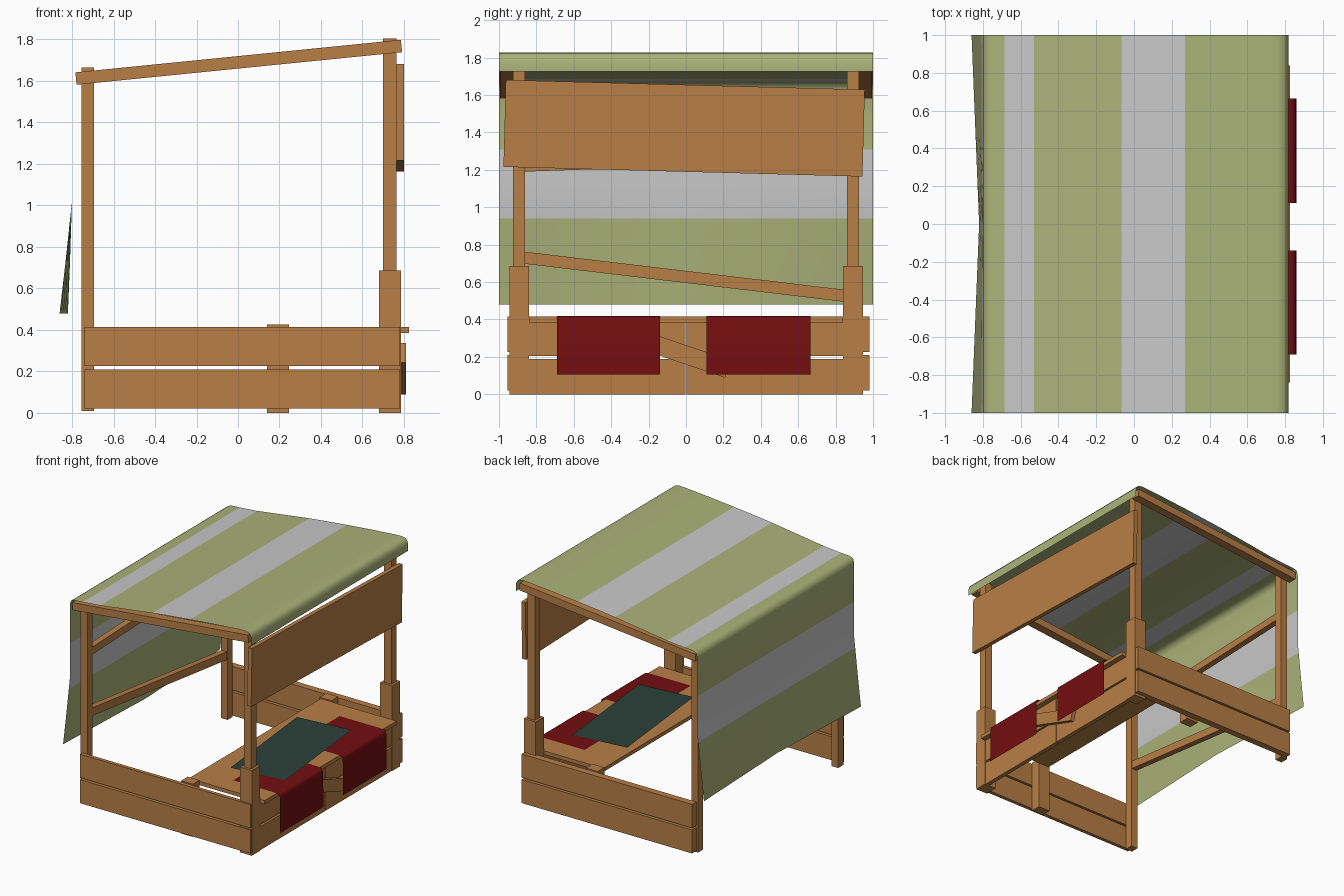
import bpy, bmesh, math
from mathutils import Matrix, Vector

if "Cube" in bpy.data.objects:
    bpy.data.objects.remove(bpy.data.objects["Cube"])


def material(name, rgb):
    m = bpy.data.materials.new(name)
    m.diffuse_color = (*rgb, 1)
    m.use_nodes = True
    m.node_tree.nodes["Principled BSDF"].inputs["Base Color"].default_value = m.diffuse_color
    return m


WOOD = material("warm wood", (0.479, 0.212, 0.061))
GREEN = material("canopy green", (0.407, 0.451, 0.191))
WHITE = material("canopy white", (0.58, 0.58, 0.58))
RED = material("red cloth", (0.17, 0.004, 0.005))
TEAL = material("dark green cloth", (0.025, 0.054, 0.042))


def add_object(name, bm, mats):
    me = bpy.data.meshes.new(name)
    bm.to_mesh(me)
    bm.free()
    for m in mats:
        me.materials.append(m)
    ob = bpy.data.objects.new(name, me)
    bpy.context.collection.objects.link(ob)
    return ob


def box(name, x, y, z, tilt=0.0, axis='X'):
    """Box from (min, max) ranges, tilted about its own centre."""
    bm = bmesh.new()
    bmesh.ops.create_cube(bm, size=1)
    size = [r[1] - r[0] for r in (x, y, z)]
    mid = Vector([(r[0] + r[1]) / 2 for r in (x, y, z)])
    bm.transform(Matrix.Translation(mid) @ Matrix.Rotation(tilt, 4, axis)
                 @ Matrix.Diagonal((*size, 1)))
    return add_object(name, bm, [WOOD])


def bar(name, x, y0, z0, y1, z1, height):
    """Sloping bar in a y-z plane between two centre points."""
    half = math.hypot(y1 - y0, z1 - z0) / 2
    cy, cz = (y0 + y1) / 2, (z0 + z1) / 2
    return box(name, x, (cy - half, cy + half), (cz - height / 2, cz + height / 2),
               math.atan2(z1 - z0, y1 - y0))


def sheet(name, profile, y0, y1, mats, rule=None, twist=None, steps=1):
    """Thin cloth: an x-z profile swept along y."""
    bm = bmesh.new()
    rows = []
    for i in range(steps + 1):
        y = y0 + (y1 - y0) * i / steps
        rows.append([bm.verts.new((px + (twist(y, pz) if twist else 0), y, pz))
                     for px, pz in profile])
    for a, b in zip(rows, rows[1:]):
        for k in range(len(profile) - 1):
            f = bm.faces.new((a[k], a[k + 1], b[k + 1], b[k]))
            f.smooth = True
            if rule:
                f.material_index = rule(f.calc_center_median())
    return add_object(name, bm, mats)


# Posts, side boards and sloping roof beams on both ends
for side, s in (("front", -1), ("back", 1)):
    def yr(a, b):
        return tuple(sorted((s * a, s * b)))
    box(side + "_low_post", (-0.755, -0.695), yr(0.86, 0.925), (0.01, 1.665))
    box(side + "_tall_post", (0.70, 0.765), yr(0.86, 0.925), (0.0, 1.805))
    box(side + "_post_sleeve", (0.68, 0.785), yr(0.84, 0.945), (0.0, 0.687))
    box(side + "_middle_post", (0.14, 0.245), yr(0.84, 0.925), (0.0, 0.425))
    outer = 0.955 if s < 0 else 0.98
    for k, z in enumerate((0.02, 0.225)):
        box(f"{side}_side_board_{k}", (-0.74, 0.78), yr(0.925, outer), (z, z + 0.19))
    slope = math.atan2(0.157, 1.57)
    box(side + "_roof_beam", (-0.785, 0.792), yr(0.925, 0.995), (1.66, 1.72), -slope, 'Y')
    # counter front boards, split in the middle
    for k, (z0, z1) in enumerate(((0.0, 0.19), (0.205, 0.386))):
        box(f"{side}_counter_board_{k}", (0.745, 0.78), yr(0.003, 0.86), (z0, z1))

# Counter top, crooked brace, sign board and back rails
box("counter_top", (0.15, 0.825), (-0.84, 0.84), (0.385, 0.415))
bar("crooked_brace", (0.78, 0.81), -0.235, 0.29, 0.225, 0.135, 0.098)
box("sign_board", (0.765, 0.80), (-0.97, 0.95), (1.19, 1.655), -0.027)
bar("lower_back_rail", (-0.75, -0.70), -0.88, 0.732, 0.88, 0.523, 0.064)
bar("upper_back_rail", (-0.75, -0.70), -0.88, 1.22, 0.88, 1.28, 0.06)

# Striped canopy with a hanging back that flares to one side
canopy = [(0.818, 1.725), (0.818, 1.77), (0.812, 1.80), (0.795, 1.821), (0.76, 1.828),
          (0.70, 1.825), (0.48, 1.807), (0.27, 1.787), (0.06, 1.765), (-0.065, 1.75),
          (-0.30, 1.718), (-0.53, 1.686), (-0.685, 1.672), (-0.76, 1.668),
          (-0.79, 1.655), (-0.80, 1.62), (-0.80, 1.45), (-0.80, 1.31), (-0.80, 1.12),
          (-0.80, 1.02), (-0.803, 0.94), (-0.81, 0.72), (-0.82, 0.48)]


def stripe(c):
    if c.x < -0.78:
        return int(0.94 < c.z < 1.31)
    return int(-0.685 < c.x < -0.53 or -0.065 < c.x < 0.27)


def flare(y, z):
    return -0.04 * -y * max(0, (1.02 - z) / 0.54) * -1 if y > 0 else 0.04 * y * max(0, (1.02 - z) / 0.54)


sheet("canopy", canopy, -1, 1, [GREEN, WHITE], stripe, flare, 8)

# Two red cloths hanging over the counter edge
cloth = [(0.44, 0.419), (0.80, 0.419), (0.835, 0.417), (0.85, 0.41), (0.857, 0.39), (0.86, 0.105)]
sheet("front_red_cloth", cloth, -0.69, -0.14, [RED])
sheet("back_red_cloth", cloth, 0.11, 0.665, [RED])

# Dark green mat lying askew on the counter
mat = sheet("green_mat", [(-0.228, 0), (0.228, 0)], -0.5, 0.5, [TEAL])
mat.data.transform(Matrix.Translation((0.48, -0.01, 0.424)) @ Matrix.Rotation(math.radians(6), 4, 'Z'))
